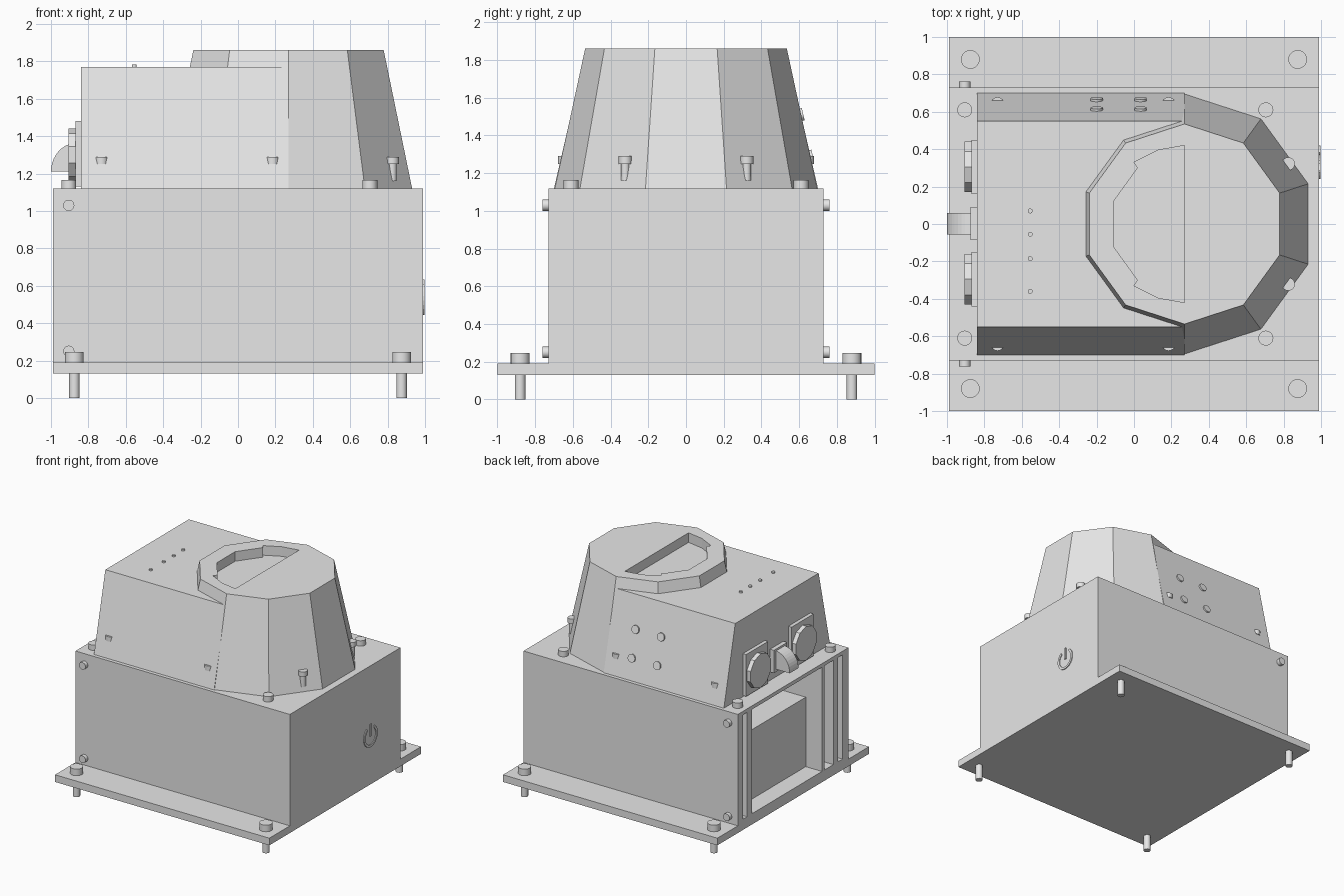
import bpy
import bmesh
from math import cos, sin, radians
from mathutils import Vector

if "Cube" in bpy.data.objects:
    bpy.data.objects.remove(bpy.data.objects["Cube"], do_unlink=True)

GREY = (0.8, 0.8, 0.8, 1)
mat = bpy.data.materials.new("light grey")
mat.use_nodes = True
mat.diffuse_color = GREY
mat.node_tree.nodes["Principled BSDF"].inputs["Base Color"].default_value = GREY


def loft(name, a, b):
    """Closed solid between two matching rings of points."""
    bm = bmesh.new()
    va = [bm.verts.new(p) for p in a]
    vb = [bm.verts.new(p) for p in b]
    bm.faces.new(va)
    bm.faces.new(vb)
    n = len(va)
    for i in range(n):
        j = (i + 1) % n
        bm.faces.new((va[i], va[j], vb[j], vb[i]))
    bmesh.ops.recalc_face_normals(bm, faces=bm.faces)
    me = bpy.data.meshes.new(name)
    bm.to_mesh(me)
    bm.free()
    me.materials.append(mat)
    ob = bpy.data.objects.new(name, me)
    bpy.context.collection.objects.link(ob)
    return ob


def prism(name, pts, move):
    pts = [Vector(p) for p in pts]
    return loft(name, pts, [p + Vector(move) for p in pts])


def box(name, x, y, z):
    corners = [(x[0], y[0], z[0]), (x[1], y[0], z[0]), (x[1], y[1], z[0]), (x[0], y[1], z[0])]
    return prism(name, corners, (0, 0, z[1] - z[0]))


def rod(name, p, q, r, r2=None, n=20, phase=0):
    """Cylinder or cone from p to q."""
    p, q = Vector(p), Vector(q)
    rot = (q - p).to_track_quat('Z', 'Y')
    angles = [radians(phase + 360 * i / n) for i in range(n)]
    unit = [rot @ Vector((cos(a), sin(a), 0)) for a in angles]
    ob = loft(name, [p + u * r for u in unit], [q + u * (r2 or r) for u in unit])
    if n > 12:
        bpy.ops.object.select_all(action='DESELECT')
        ob.select_set(True)
        bpy.context.view_layer.objects.active = ob
        bpy.ops.object.shade_smooth_by_angle(angle=radians(35))
    return ob


def cut(ob, cutter):
    mod = ob.modifiers.new("cut", 'BOOLEAN')
    mod.operation = 'DIFFERENCE'
    mod.solver = 'EXACT'
    mod.object = cutter
    bpy.ops.object.select_all(action='DESELECT')
    ob.select_set(True)
    bpy.context.view_layer.objects.active = ob
    bpy.ops.object.modifier_apply(modifier=mod.name)
    bpy.data.objects.remove(cutter, do_unlink=True)


# Base plate and main box with an open bay and slots on the -x end
W = 0.99
box("base_plate", (-W, W), (-1, 1), (0.13, 0.19))
body = box("main_box", (-W, W), (-0.73, 0.73), (0.19, 1.12))
for depth, ys, zs in [(0.15, (-0.38, 0.54), (0.22, 0.95)),
                      (0.5, (-0.38, 0.54), (0.8, 1.09)),
                      (0.2, (-0.53, -0.41), (0.22, 1.09)),
                      (0.15, (-0.65, -0.59), (0.22, 1.09)),
                      (0.15, (0.61, 0.66), (0.22, 1.09))]:
    cut(body, box("cutter", (-1.1, -W + depth), ys, zs))

# Upper housing with sloping sides
prism("upper_housing", [(-0.84, -0.7, 1.12), (-0.84, 0.7, 1.12),
                        (-0.84, 0.55, 1.77), (-0.84, -0.55, 1.77)], (1.11, 0, 0))

# Ten-sided tower with a half-round recess in its top
CX = 0.27
tower = rod("tower", (CX, 0, 1.12), (CX, 0, 1.86), 0.695, 0.535, 10, 18)
half = [(CX, 0.42), (0.13, 0.395), (0, 0.33), (0.02, 0.3), (-0.11, 0.12)]
outline = half + [(x, -y) for x, y in reversed(half)]
cut(tower, prism("cutter", [(x, y, 1.78) for x, y in outline], (0, 0, 0.2)))

for s in (-1, 1):
    # Mounting bolts through the plate
    for x in (-0.875, 0.875):
        rod("plate_bolt_head", (x, s * 0.88, 0.19), (x, s * 0.88, 0.245), 0.05)
        rod("plate_bolt_shank", (x, s * 0.88, 0), (x, s * 0.88, 0.14), 0.028)
    # Lid bolts
    for x in (-0.905, 0.705):
        rod("lid_bolt", (x, s * 0.61, 1.11), (x, s * 0.61, 1.165), 0.04)
    # Side bolts
    for z in (0.25, 1.03):
        rod("side_bolt", (-0.905, s * 0.72, z), (-0.905, s * 0.762, z), 0.03)
    # Half-sunk screws on the slopes
    for x, y in [(-0.73, 0.643), (0.185, 0.643), (0.825, 0.322)]:
        rod("slope_screw_head", (x, s * y, 1.25), (x, s * y, 1.29), 0.035)
        rod("slope_screw_shank", (x, s * y, 1.16), (x, s * y, 1.25), 0.023)
    # End connectors: square plate and ten-sided cap
    y = s * 0.3 + 0.005
    box("connector_plate", (-0.87, -0.83), (y - 0.145, y + 0.145), (1.13, 1.48))
    rod("connector_cap", (-0.86, y, 1.3), (-0.905, y, 1.3), 0.142, n=10, phase=18)

# Latch between the connectors
box("latch_plate", (-0.875, -0.83), (-0.085, 0.09), (1.19, 1.38))
arc = [radians(90 + 9 * i) for i in range(11)]
prism("latch_handle", [(-0.86, -0.055, 1.21)] +
      [(-0.86 + 0.14 * cos(a), -0.055, 1.21 + 0.155 * sin(a)) for a in arc], (0, 0.115, 0))

# Round buttons on the back slope
normal = Vector((0, 0.65, 0.15)).normalized()
for x in (-0.2, 0.035):
    for z in (1.29, 1.51):
        p = Vector((x, 0.7 - 0.15 * (z - 1.12) / 0.65, z))
        rod("slope_button", p - normal * 0.02, p + normal * 0.012, 0.033)

# Indicator pins on the housing top
for y in (0.07, -0.055, -0.185, -0.36):
    rod("indicator_pin", (-0.555, y, 1.76), (-0.555, y, 1.782), 0.013, n=14)

# Power mark on the +x side: open ring and bar
MY, MZ = 0.33, 0.535
sweep = [radians(125 + 290 * i / 18) for i in range(19)]
ring = [(W - 0.002, MY + r * cos(a), MZ + r * sin(a))
        for r, seq in ((0.09, sweep), (0.07, sweep[::-1])) for a in seq]
prism("power_mark_ring", ring, (0.009, 0, 0))
box("power_mark_bar", (W - 0.002, W + 0.007), (MY - 0.01, MY + 0.01), (MZ, MZ + 0.1))
